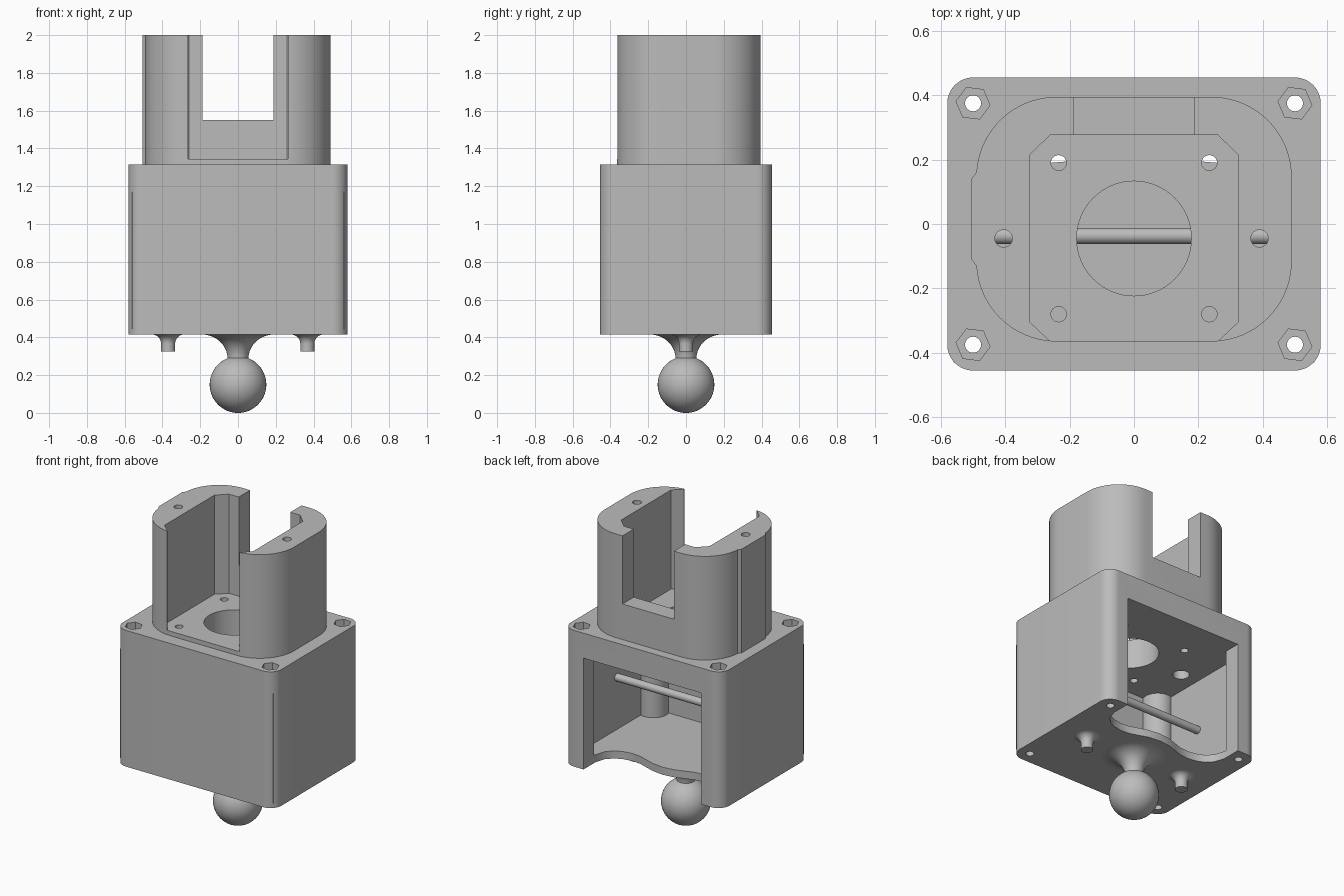
import bpy, bmesh, math

if "Cube" in bpy.data.objects:
    bpy.data.objects.remove(bpy.data.objects["Cube"])

grey = bpy.data.materials.new("plain grey")
grey.use_nodes = True
grey.diffuse_color = (0.5, 0.5, 0.5, 1)
grey.node_tree.nodes["Principled BSDF"].inputs["Base Color"].default_value = (0.5, 0.5, 0.5, 1)


def finish(name, bm):
    bmesh.ops.recalc_face_normals(bm, faces=bm.faces)
    mesh = bpy.data.meshes.new(name)
    bm.to_mesh(mesh)
    bm.free()
    mesh.materials.append(grey)
    ob = bpy.data.objects.new(name, mesh)
    bpy.context.collection.objects.link(ob)
    return ob


def prism(name, outline, z0, z1):
    bm = bmesh.new()
    base = bm.faces.new([bm.verts.new((x, y, z0)) for x, y in outline])
    top = bmesh.ops.extrude_face_region(bm, geom=[base])["geom"]
    bmesh.ops.translate(bm, vec=(0, 0, z1 - z0),
                        verts=[v for v in top if isinstance(v, bmesh.types.BMVert)])
    return finish(name, bm)


def ring(x, y, r, sides=32, turn=0.0):
    return [(x + r * math.cos(turn + math.tau * i / sides),
             y + r * math.sin(turn + math.tau * i / sides)) for i in range(sides)]


def rounded(hx, hy, r, cy=0.0, steps=12):
    pts = []
    for k, (sx, sy) in enumerate([(1, 1), (-1, 1), (-1, -1), (1, -1)]):
        for i in range(steps + 1):
            a = math.pi / 2 * (k + i / steps)
            pts.append((sx * (hx - r) + r * math.cos(a), cy + sy * (hy - r) + r * math.sin(a)))
    return pts


def rect(x0, x1, y0, y1):
    return [(x0, y0), (x1, y0), (x1, y1), (x0, y1)]


def lathe(name, profile, x=0.0, sides=48):
    bm = bmesh.new()
    verts = [bm.verts.new((r, 0, z)) for r, z in profile]
    edges = [bm.edges.new(pair) for pair in zip(verts, verts[1:])]
    bmesh.ops.spin(bm, geom=verts + edges, axis=(0, 0, 1), cent=(0, 0, 0),
                   angle=math.tau, steps=sides)
    bmesh.ops.remove_doubles(bm, verts=bm.verts, dist=1e-4)
    bmesh.ops.translate(bm, verts=bm.verts, vec=(x, 0, 0))
    return finish(name, bm)


def combine(target, tool, operation="DIFFERENCE"):
    mod = target.modifiers.new("combine", "BOOLEAN")
    mod.object, mod.operation, mod.solver = tool, operation, "EXACT"
    bpy.context.view_layer.objects.active = target
    bpy.ops.object.modifier_apply(modifier=mod.name)
    bpy.data.objects.remove(tool)


FLOOR, CEILING, DECK, POCKET, TOP = 0.465, 1.15, 1.315, 1.345, 2.0
BOLTS = [(sx * 0.5, sy * 0.375) for sx in (-1, 1) for sy in (-1, 1)]

# Lower housing: hollow box with a doorway at the back and a wavy floor edge
housing = prism("housing", rounded(0.58, 0.455, 0.08), 0.415, DECK)
combine(housing, prism("cavity", rect(-0.53, 0.53, -0.405, 0.345), FLOOR, CEILING))
half = [(0.43, 0.33), (0.41, 0.265), (0.37, 0.222), (0.32, 0.2), (0.26, 0.19),
        (0.2, 0.195), (0.14, 0.215), (0.08, 0.235), (0, 0.245)]
wave = [(-x, y) for x, y in half[:-1]] + half[::-1]
combine(housing, prism("doorway", wave + [(0.43, 0.6), (-0.43, 0.6)], 0.3, CEILING))

# Round bolt columns in the front corners, then bolt holes with nut pockets
for x, y in BOLTS:
    if y < 0:
        column = prism("column", ring(x, y, 0.095), FLOOR - 0.02, CEILING + 0.02)
        combine(column, prism("trim", rect(-0.56, 0.56, -0.43, 0), 0.3, TOP), "INTERSECT")
        combine(housing, column, "UNION")
for x, y in BOLTS:
    combine(housing, prism("bolt_hole", ring(x, y, 0.025, 24), 0.3, DECK + 0.1))
    combine(housing, prism("nut_pocket", ring(x, y, 0.053, 6, -0.12), DECK - 0.06, DECK + 0.1))

# Upper collar: rounded tube with a chamfered pocket, open front and back slot
collar = prism("upper_collar", rounded(0.49, 0.38, 0.25, 0.015, 20), DECK, TOP)
rib = [(-0.45, -0.16), (-0.45, 0.19), (-0.49, 0.16), (-0.505, 0.14), (-0.505, -0.11), (-0.49, -0.13)]
combine(collar, prism("side_rib", rib, DECK, TOP), "UNION")
side = [(0.265, -0.5), (0.265, -0.36), (0.323, -0.305), (0.323, 0.215), (0.26, 0.277)]
pocket = side + [(-x, y) for x, y in side[::-1]]
combine(collar, prism("pocket", pocket, POCKET, TOP + 0.1))
combine(collar, prism("back_slot", rect(-0.188, 0.188, 0.2, 0.5), 1.55, TOP + 0.1))

# Vertical holes that pass through the collar and the housing roof
holes = [(0, -0.045, 0.178, 64), (-0.405, -0.045, 0.027, 24), (0.39, -0.045, 0.027, 24)]
holes += [(sx * 0.234, y, 0.024, 24) for sx in (-1, 1) for y in (-0.28, 0.19)]
for part in (collar, housing):
    for x, y, r, sides in holes:
        combine(part, prism("hole", ring(x, y, r, sides), 1.05, TOP + 0.1))
for x in (-0.405, 0.39):
    combine(housing, prism("counterbore", ring(x, -0.045, 0.05), 1.05, 1.24))

# Cross rod inside the housing
bm = bmesh.new()
bmesh.ops.create_cone(bm, cap_ends=True, segments=32, radius1=0.025, radius2=0.025, depth=1.06)
rod = finish("cross_rod", bm)
rod.rotation_euler = (0, math.pi / 2, 0)
rod.location = (0, -0.037, 0.81)

# Ball foot on a flared neck, and two small flared studs
bm = bmesh.new()
bmesh.ops.create_uvsphere(bm, u_segments=48, v_segments=32, radius=0.15)
ball = finish("ball_foot", bm)
ball.location.z = 0.15


def flare(r_in, r_out, z_top, height, steps=10):
    return [(r_out - (r_out - r_in) * math.sin(a), z_top - height * (1 - math.cos(a)))
            for a in [math.pi / 2 * i / steps for i in range(steps + 1)]]


neck = lathe("neck", [(0, 0.42), (0.19, 0.42)] + flare(0.055, 0.19, 0.415, 0.13) + [(0, 0.285)])
studs = [lathe(name, [(0, 0.42), (0.085, 0.42)] + flare(0.037, 0.085, 0.415, 0.05)
               + [(0.037, 0.325), (0, 0.325)], x, 32)
         for name, x in (("right_stud", -0.37), ("left_stud", 0.367))]

# Smooth curved surfaces while keeping hard edges
bpy.ops.object.select_all(action="DESELECT")
for ob in [housing, collar, rod, ball, neck] + studs:
    ob.select_set(True)
bpy.context.view_layer.objects.active = housing
bpy.ops.object.shade_smooth_by_angle(angle=math.radians(30))
